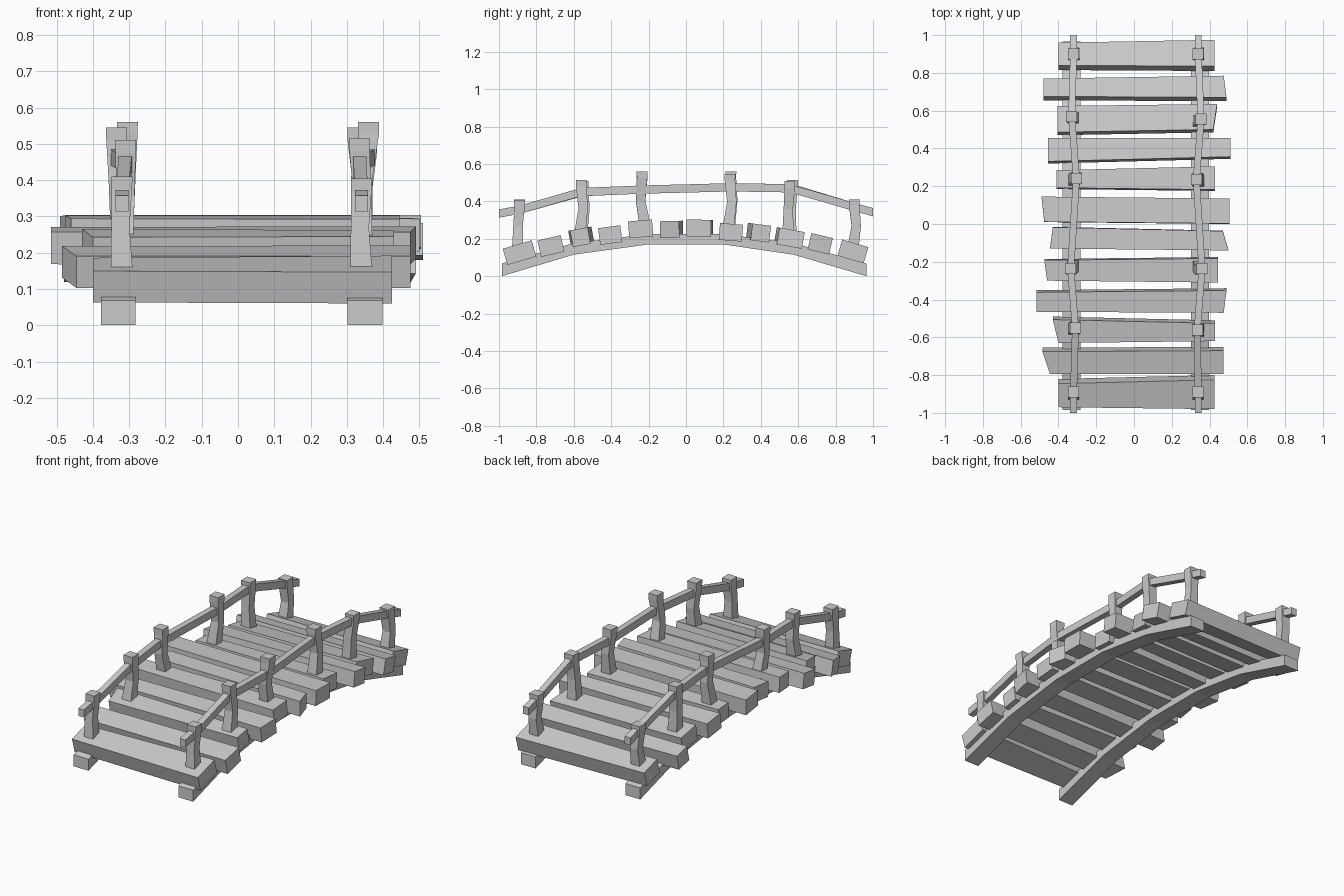
import bpy
import bmesh
import math
from mathutils import Vector

cube = bpy.data.objects.get("Cube")
if cube:
    bpy.data.objects.remove(cube, do_unlink=True)

grey = bpy.data.materials.new("plain_grey")
grey.use_nodes = True
grey.diffuse_color = (0.6, 0.6, 0.6, 1)
grey.node_tree.nodes["Principled BSDF"].inputs["Base Color"].default_value = (0.6, 0.6, 0.6, 1)


def loft(name, rings):
    """Join four-cornered rings into one closed, flat-shaded solid."""
    bm = bmesh.new()
    loops = [[bm.verts.new(p) for p in ring] for ring in rings]
    for a, b in zip(loops, loops[1:]):
        for i in range(4):
            j = (i + 1) % 4
            bm.faces.new((a[i], a[j], b[j], b[i]))
    bm.faces.new(loops[0])
    bm.faces.new(loops[-1])
    bmesh.ops.recalc_face_normals(bm, faces=bm.faces)
    mesh = bpy.data.meshes.new(name)
    bm.to_mesh(mesh)
    bm.free()
    mesh.materials.append(grey)
    obj = bpy.data.objects.new(name, mesh)
    bpy.context.collection.objects.link(obj)
    return obj


def upright_ring(x, y, z, width, height):
    """Rectangle across the bridge, used along beams and rails."""
    w, h = width / 2, height / 2
    return [(x - w, y, z - h), (x + w, y, z - h), (x + w, y, z + h), (x - w, y, z + h)]


def flat_ring(x, y, z, width):
    """Horizontal square, used along posts."""
    w = width / 2
    return [(x - w, y - w, z), (x + w, y - w, z), (x + w, y + w, z), (x - w, y + w, z)]


# Arched support beams: y, underside height, thickness
beam_path = [(-.985, 0, .068), (-.6, .115, .062), (-.2, .17, .055),
             (.2, .17, .055), (.575, .115, .062), (.965, 0, .068)]
for side, x in (("right", -.33), ("left", .35)):
    loft(side + "_beam", [upright_ring(x, y, z + t / 2, .096, t) for y, z, t in beam_path])

# Uneven planks: right end x (front, back), left end x (front, back),
# right end y (front, back), left end y (front, back), top height
planks = [
    (-.4, -.4, .425, .425, -.97, -.82, -.98, -.8, .172),
    (-.445, -.485, .475, .475, -.795, -.655, -.795, -.65, .207),
    (-.4, -.43, .43, .43, -.63, -.49, -.62, -.51, .255),
    (-.515, -.515, .475, .49, -.465, -.35, -.47, -.34, .265),
    (-.46, -.475, .445, .445, -.3, -.185, -.31, -.175, .298),
    (-.445, -.43, .5, .47, -.13, -.015, -.14, -.035, .295),
    (-.475, -.49, .505, .505, .01, .145, 0, .135, .302),
    (-.41, -.41, .43, .43, .185, .285, .175, .305, .28),
    (-.455, -.455, .51, .51, .32, .455, .345, .455, .277),
    (-.405, -.405, .42, .44, .47, .625, .485, .635, .25),
    (-.48, -.48, .49, .475, .655, .77, .65, .785, .22),
    (-.4, -.4, .425, .425, .815, .96, .81, .975, .18),
]
THICK = .09
for n, (rf, rb, lf, lb, ryf, ryb, lyf, lyb, top) in enumerate(planks):
    mid = (ryf + ryb + lyf + lyb) / 4
    angle = -.32 * mid                      # follow the arch
    slope = math.tan(angle)
    drop = Vector((0, math.sin(angle), -math.cos(angle))) * THICK
    trim = abs(drop.y) * (1 if mid < 0 else -1)

    def end(xf, xb, yf, yb):
        # the underside leans out toward the middle of the span
        if trim > 0:
            yb -= trim
        else:
            yf -= trim
        front = Vector((xf, yf, top + slope * (yf - mid)))
        back = Vector((xb, yb, top + slope * (yb - mid)))
        return [front, back, back + drop, front + drop]

    loft("plank_%d" % (n + 1), [end(rf, rb, ryf, ryb), end(lf, lb, lyf, lyb)])

# Railings: x, y, rail height and post top for each post
railings = {
    "right": (-.32, [(-.32, -.89, .355, .41), (-.31, -.55, .45, .51), (-.335, -.235, .463, .545),
                     (-.305, .24, .475, .56), (-.33, .57, .47, .515), (-.32, .9, .37, .405)]),
    "left": (.34, [(.34, -.89, .355, .405), (.335, -.56, .45, .515), (.36, -.235, .463, .56),
                   (.33, .235, .475, .545), (.355, .555, .47, .51), (.34, .9, .37, .41)]),
}
for side, (base_x, posts) in railings.items():
    ends = [(posts[0][0], -1, .335), (posts[-1][0], 1, .342)]
    path = [ends[0]] + [p[:3] for p in posts] + [ends[1]]
    loft(side + "_rail", [upright_ring(x, y, z, .036, .044) for x, y, z in path])

    for n, (x, y, rail, top) in enumerate(posts):
        foot = .29 - .16 * y * y - .03
        bend = .01 if n % 2 else -.008
        foot_y = y + (.02 if n == 2 else -.01)
        loft("%s_post_%d" % (side, n + 1), [
            flat_ring(base_x, foot_y, foot, .062),
            flat_ring((base_x + x) / 2 + bend / 2, y + bend, foot + (top - foot) * .5, .05),
            flat_ring(x, y, top - .035, .056),
            flat_ring(x, y, top, .058),
        ])
